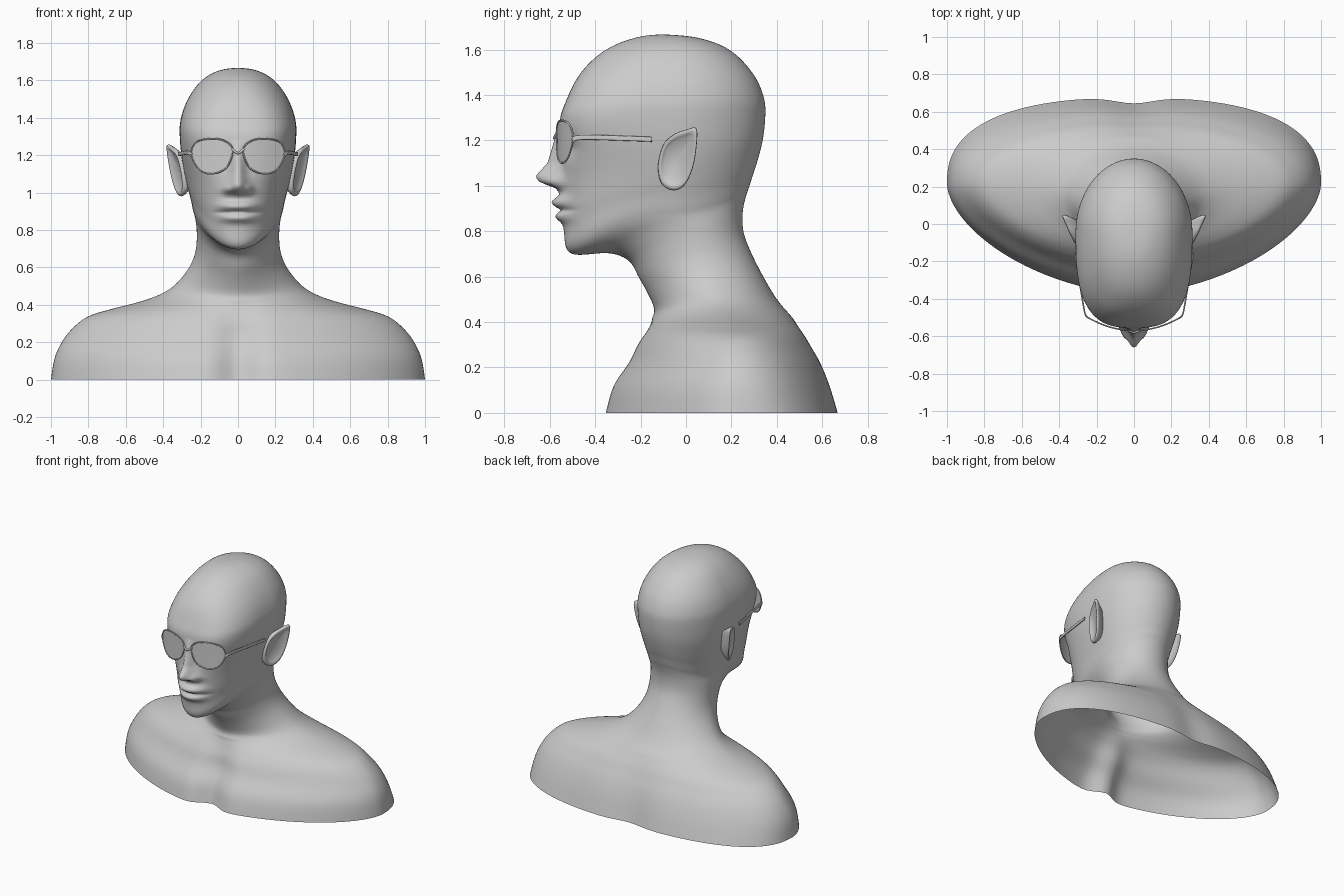
import bpy, bmesh
from math import sin, cos, pi, exp

if "Cube" in bpy.data.objects:
    bpy.data.objects.remove(bpy.data.objects["Cube"])


def spline(pts, n, closed=False):
    """Catmull-Rom through tuples of any length."""
    out, m = [], len(pts)
    get = (lambda i: pts[i % m]) if closed else (lambda i: pts[max(0, min(m - 1, i))])
    for i in range(m if closed else m - 1):
        for k in range(n):
            t = k / n
            out.append(tuple(
                0.5 * (2 * b + (c - a) * t + (2 * a - 5 * b + 4 * c - d) * t * t
                       + (3 * b - a - 3 * c + d) * t ** 3)
                for a, b, c, d in zip(get(i - 1), get(i), get(i + 1), get(i + 2))))
    if not closed:
        out.append(pts[-1])
    return out


def relax(rows, reach):
    """Moving average along a list of sections, ends kept."""
    out = []
    for i in range(len(rows)):
        r = min(reach, i, len(rows) - 1 - i)
        win = rows[i - r:i + r + 1]
        out.append(tuple(sum(c) / len(win) for c in zip(*win)))
    return out


def loft(name, rings, cap_start=False, cap_end=False):
    """Smooth skin over closed rings of equal length."""
    bm = bmesh.new()
    vs = [[bm.verts.new(p) for p in r] for r in rings]
    n = len(vs[0])
    for a, b in zip(vs, vs[1:]):
        for i in range(n):
            j = (i + 1) % n
            bm.faces.new((a[i], a[j], b[j], b[i]))
    if cap_start:
        bm.faces.new(vs[0])
    if cap_end:
        bm.faces.new(vs[-1])
    bmesh.ops.recalc_face_normals(bm, faces=bm.faces[:])
    for f in bm.faces:
        f.smooth = True
    me = bpy.data.meshes.new(name)
    bm.to_mesh(me)
    bm.free()
    ob = bpy.data.objects.new(name, me)
    bpy.context.collection.objects.link(ob)


def tube(name, pts, radius, extrude=0.0, closed=False):
    cu = bpy.data.curves.new(name, 'CURVE')
    cu.dimensions = '3D'
    cu.twist_mode = 'Z_UP'
    cu.bevel_depth, cu.bevel_resolution, cu.extrude = radius, 2, extrude
    cu.use_fill_caps = True
    sp = cu.splines.new('POLY')
    sp.points.add(len(pts) - 1)
    for q, p in zip(sp.points, pts):
        q.co = (*p, 1)
    sp.use_cyclic_u = closed
    sp.use_smooth = True
    ob = bpy.data.objects.new(name, cu)
    bpy.context.collection.objects.link(ob)


def bump(x, z, cx, cz, sx, sz, p=2):
    return exp(-abs((x - cx) / sx) ** p - ((z - cz) / sz) ** 2)


# nose profile: height z, projection, half-width
NOSE = [(.965, 0, .05), (.99, .025, .06), (1.015, .092, .06), (1.04, .115, .05),
        (1.1, .06, .036), (1.28, 0, .03)]


def nose(x, z):
    for (z0, h0, w0), (z1, h1, w1) in zip(NOSE, NOSE[1:]):
        if z0 <= z < z1:
            t = (z - z0) / (z1 - z0)
            return (h0 + (h1 - h0) * t) * exp(-(x / (w0 + (w1 - w0) * t)) ** 2)
    return 0


def sculpt(x, y, z):
    """Forward push of the face and the body grooves."""
    ax = abs(x)
    if y < -0.25 and z > 0.7:
        d = nose(ax, z)
        d += .024 * bump(ax, z, .058, 1.018, .02, .024)            # nostril wings
        d += .042 * bump(ax, z, 0, .927, .10, .027, 3)             # upper lip
        d += .028 * bump(ax, z, 0, .864, .09, .024, 3)             # lower lip
        d -= .014 * bump(ax, z, 0, .893, .115, .008, 4)            # mouth line
        d -= .032 * bump(ax, z, .12, 1.18, .065, .05)              # eye sockets
        return y - d
    if z < 0.42:
        fade = 1 - (z / 0.42) ** 2
        if y < 0:
            return y + .08 * fade * exp(-(x / .1) ** 2)            # breastbone
        return y - .03 * fade * exp(-(x / .14) ** 2)               # spine
    return y


# bust sections, tilted: front y,z | half-width | back y,z
KEYS = [
    (-.375, .00, 1.0, .675, .00),
    (-.34, .12, .98, .64, .12),
    (-.27, .22, .93, .60, .22),
    (-.23, .30, .865, .56, .29),
    (-.195, .35, .79, .53, .34),
    (-.17, .385, .66, .50, .38),
    (-.148, .42, .49, .46, .43),
    (-.140, .46, .36, .40, .50),
    (-.170, .53, .272, .335, .61),
    (-.21, .60, .23, .285, .71),
    (-.25, .67, .22, .252, .80),
    (-.34, .705, .223, .250, .89),
    (-.48, .695, .23, .266, .96),
    (-.528, .725, .24, .28, 1.0),
    (-.537, .80, .252, .295, 1.05),
    (-.55, .90, .27, .312, 1.1),
    (-.55, 1.1, .30, .34, 1.21),
    (-.557, 1.28, .312, .35, 1.33),
    (-.53, 1.37, .307, .34, 1.4),
    (-.477, 1.48, .278, .305, 1.48),
    (-.395, 1.57, .225, .235, 1.565),
    (-.30, 1.627, .163, .15, 1.622),
    (-.19, 1.66, .085, .03, 1.657),
    (-.102, 1.667, .002, -.098, 1.667),
]
SEG = 144
rings = []
for yf, zf, w, yb, zb in relax(spline(KEYS, 15), 5):
    ys, zs = yf + .56 * (yb - yf), zf + .65 * (zb - zf)            # widest point
    chest = max(0, min(1, (.65 - zf) / .2))
    nf = 2 - .3 * chest + .95 * exp(-((zf - 1.32) / .22) ** 2)     # sloped chest, square brow
    nb = 2 + .5 * max(0, 1 - zb / .4)                              # squarer back
    ring = []
    for i in range(SEG):
        a = 2 * pi * i / SEG
        s, c = sin(a), cos(a)
        n, ye, ze = (nf, yf, zf) if c > 0 else (nb, yb, zb)
        r = (abs(s) ** n + abs(c) ** n) ** (-1 / n)
        t = r * abs(c)
        x, y, z = w * r * s, ys + (ye - ys) * t, zs + (ze - zs) * t * t
        ring.append((x, sculpt(x, y, z), z))
    rings.append(ring)
loft("bust", rings, cap_end=True)

# outlines: ear in y,z and lens in x,z
EAR = [(.0, 1.247), (.045, 1.253), (.047, 1.18), (.03, 1.08), (-.005, 1.005), (-.055, .98),
       (-.108, 1.01), (-.123, 1.09), (-.1, 1.18), (-.055, 1.225)]
LENS = [(.028, 1.23), (.075, 1.278), (.15, 1.288), (.225, 1.268), (.25, 1.205),
        (.21, 1.125), (.14, 1.10), (.06, 1.135)]
ear_line = spline(EAR, 6, True)
lens_line = spline(LENS, 6, True)


def lens_y(x):
    return -.57 + 1.15 * x * x


for s, side in ((1, "left"), (-1, "right")):
    # ear: tilted shell with rolled rim and hollow bowl
    ear = []
    for k, off in ((.6, -.06), (.93, -.016), (1, 0), (.98, .01), (.9, .014),
                   (.8, .008), (.68, -.002), (.05, -.006)):
        ring = []
        for y, z in ear_line:
            y, z = -.04 + (y + .04) * k, 1.12 + (z - 1.12) * k
            ring.append((s * (.288 + .4 * (y + .12) + .12 * (z - 1.1) + off), y, z))
        ear.append(ring)
    loft(side + "_ear", ear, True, True)

    # glasses: curved lens, thin rim and temple
    lens = []
    for k in (.02, .35, .7, 1):
        pts = [(.138 + (x - .138) * k, 1.195 + (z - 1.195) * k) for x, z in lens_line]
        lens.append([(s * x, lens_y(x), z) for x, z in pts])
    loft(side + "_lens", lens, cap_start=True)
    tube(side + "_rim", [(s * x, lens_y(x), z) for x, z in lens_line], .004, closed=True)
    tube(side + "_temple", spline([(s * .247, -.5, 1.2), (s * .262, -.478, 1.212),
                                   (s * .28, -.38, 1.213), (s * .318, -.15, 1.205)], 6),
         .004, extrude=.007)

# nose bridge of the glasses
tube("bridge", spline([(-.034, -.569, 1.235), (0, -.58, 1.21), (.034, -.569, 1.235)], 6), .006)
